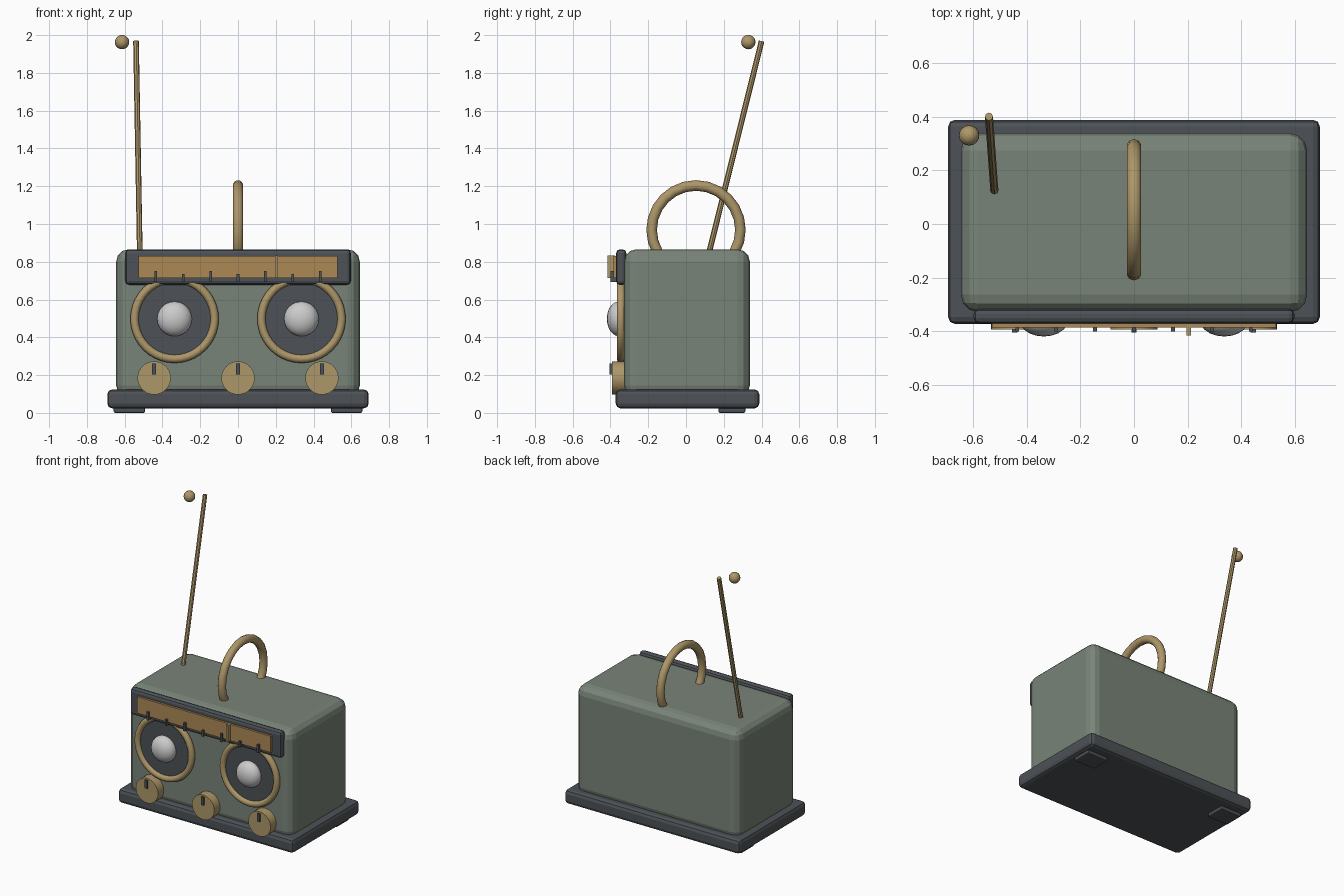
import bpy, math
from mathutils import Vector

if "Cube" in bpy.data.objects:
    bpy.data.objects.remove(bpy.data.objects["Cube"])


def material(name, rgb):
    m = bpy.data.materials.new(name)
    m.diffuse_color = (*rgb, 1)
    m.use_nodes = True
    m.node_tree.nodes["Principled BSDF"].inputs["Base Color"].default_value = m.diffuse_color
    return m


GREEN = material("sage_green", (0.19, 0.23, 0.19))
DARK = material("charcoal", (0.075, 0.085, 0.095))
BRASS = material("brass", (0.42, 0.31, 0.14))
AMBER = material("amber", (0.42, 0.25, 0.09))


def finish(name, mat=None, smooth=False):
    ob = bpy.context.object
    ob.name = name
    if mat:
        ob.data.materials.append(mat)
    if smooth:
        bpy.ops.object.shade_smooth_by_angle(angle=math.radians(40))
    return ob


def box(name, x, y, z, mat, bevel=0, segments=2):
    """Box from (min, max) pairs, with optional rounded edges."""
    bpy.ops.mesh.primitive_cube_add(size=1, location=[(a + b) / 2 for a, b in (x, y, z)])
    ob = bpy.context.object
    ob.scale = [b - a for a, b in (x, y, z)]
    bpy.ops.object.transform_apply(location=False, rotation=False, scale=True)
    if bevel:
        mod = ob.modifiers.new("bevel", 'BEVEL')
        mod.width = bevel
        mod.segments = segments
    return finish(name, mat)


def rod(name, a, b, radius, mat, sides=32, smooth=True):
    a, b = Vector(a), Vector(b)
    bpy.ops.mesh.primitive_cylinder_add(
        vertices=sides, radius=radius, depth=(b - a).length, location=(a + b) / 2,
        rotation=(b - a).to_track_quat('Z', 'Y').to_euler())
    return finish(name, mat, smooth)


def ring(name, loc, rot, major, minor, sides, mat):
    bpy.ops.mesh.primitive_torus_add(location=loc, rotation=rot, major_radius=major,
                                     minor_radius=minor, major_segments=sides, minor_segments=10)
    return finish(name, mat, True)


# Cabinet and plinth
box("plinth", (-0.692, 0.692), (-0.372, 0.388), (0.024, 0.124), DARK, 0.025)
box("cabinet", (-0.645, 0.645), (-0.328, 0.338), (0.08, 0.866), GREEN, 0.065, 3)

# Rear feet
for side, x in (("left", -0.575), ("right", 0.575)):
    box(f"rear_foot_{side}", (x - 0.083, x + 0.083), (0.172, 0.314), (0, 0.04), DARK, 0.008)

# Tuning dial with tick marks and needle
box("dial_frame", (-0.597, 0.597), (-0.37, -0.316), (0.678, 0.866), DARK, 0.02)
box("dial_face", (-0.528, 0.528), (-0.385, -0.35), (0.713, 0.83), AMBER)
box("dial_needle", (0.196, 0.212), (-0.415, -0.375), (0.713, 0.832), BRASS)
for i in range(7):
    x = (i - 3) * 0.145
    top = 0.75 if i % 2 == 0 else 0.735
    box(f"dial_tick_{i + 1}", (x - 0.007, x + 0.007), (-0.4, -0.36), (0.692, top), DARK)

# Speakers: brass trim, dark cone, grey dome
for side, x in (("left", -0.336), ("right", 0.336)):
    ring(f"speaker_trim_{side}", (x, -0.345, 0.498), (math.pi / 2, 0, 0), 0.212, 0.022, 40, BRASS)
    rod(f"speaker_cone_{side}", (x, -0.31, 0.498), (x, -0.347, 0.498), 0.205, DARK)
    bpy.ops.mesh.primitive_uv_sphere_add(segments=20, ring_count=12, radius=1,
                                         location=(x, -0.355, 0.498))
    bpy.context.object.scale = (0.092, 0.064, 0.092)
    finish(f"speaker_dome_{side}", None, True)

# Control knobs with pointers
for i, x in enumerate((-0.444, 0, 0.444)):
    rod(f"knob_{i + 1}", (x, -0.31, 0.185), (x, -0.393, 0.185), 0.088, BRASS)
    box(f"knob_pointer_{i + 1}", (x - 0.01, x + 0.01), (-0.404, -0.385), (0.204, 0.262), DARK)

# Carrying handle
ring("handle", (0, 0.053, 0.969), (0, math.pi / 2, 0), 0.235, 0.028, 24, BRASS)

# Antenna and its tip
rod("antenna", (-0.519, 0.11, 0.8), (-0.54, 0.4, 1.968), 0.015, BRASS, 8, False)
bpy.ops.mesh.primitive_uv_sphere_add(segments=16, ring_count=10, radius=0.038,
                                     location=(-0.614, 0.33, 1.963))
finish("antenna_tip", BRASS, True)
